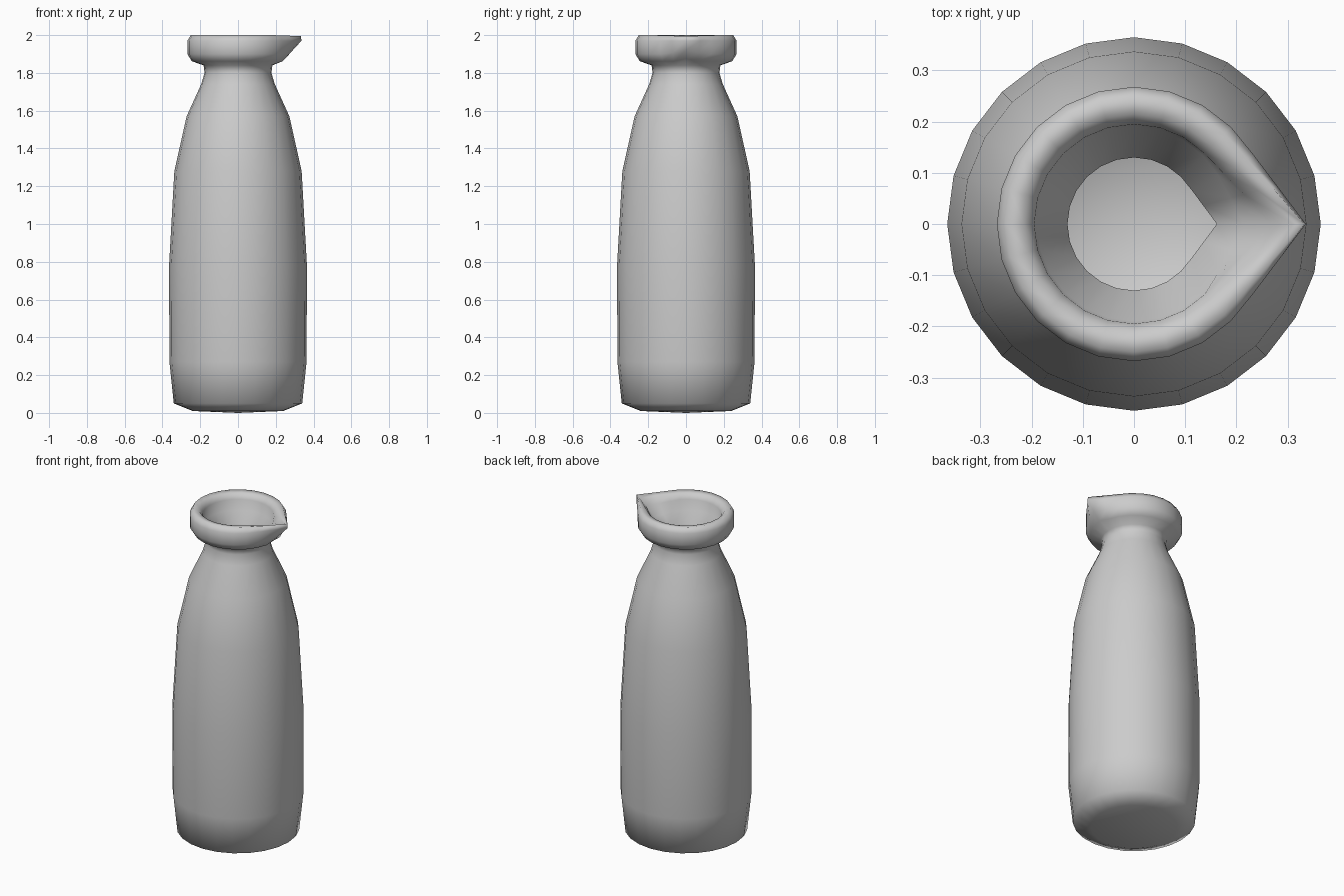
import bpy, bmesh
from math import acos, cos, sin, tau, pi

cube = bpy.data.objects.get("Cube")
if cube:
    bpy.data.objects.remove(cube, do_unlink=True)

SEGMENTS = 24

# Glazed clay material
clay = bpy.data.materials.new("grey_clay")
clay.use_nodes = True
color = (0.6, 0.6, 0.6, 1)
clay.diffuse_color = color
clay.node_tree.nodes["Principled BSDF"].inputs["Base Color"].default_value = color

# Rings as (radius, height) or, where the spout is drawn out,
# (radius, height, spout reach, spout height)
body = [(0.24, 0.01), (0.34, 0.05), (0.363, 0.27), (0.365, 0.78),
        (0.337, 1.28), (0.272, 1.57), (0.195, 1.74), (0.177, 1.8)]
lip = [(0.182, 1.84), (0.245, 1.862, 0.25, 1.875), (0.268, 1.9, 0.29, 1.92),
       (0.268, 1.97, 0.336, 1.97), (0.25, 2.0, 0.333, 1.995),
       (0.215, 1.995, 0.31, 1.98), (0.195, 1.965, 0.27, 1.945)]
inside = [(0.19, 1.9, 0.215, 1.89), (0.13, 1.845, 0.162, 1.845),
          (0.135, 1.78, 0.162, 1.78), (0.23, 1.55), (0.295, 1.27),
          (0.325, 0.78), (0.32, 0.27), (0.29, 0.08)]


def ring_point(ring, angle):
    """Circle that runs along straight tangents to a point at the spout."""
    radius, z = ring[:2]
    if len(ring) == 4:
        reach, tip_z = ring[2:]
        tangent = acos(radius / reach)
        off = abs(angle)
        if off < tangent:
            z += (tip_z - z) * (1 - off / tangent)
            radius /= cos(tangent - off)
    return radius * cos(angle), radius * sin(angle), z


bm = bmesh.new()
angles = [tau * i / SEGMENTS - pi for i in range(SEGMENTS)]
rings = [[bm.verts.new(ring_point(r, a)) for a in angles]
         for r in body + lip + inside]

# Walls
for low, high in zip(rings, rings[1:]):
    for i in range(SEGMENTS):
        j = (i + 1) % SEGMENTS
        bm.faces.new((low[i], low[j], high[j], high[i]))

# Base and inner floor, closed by fans
for ring, z in ((rings[0], 0.0), (rings[-1], 0.06)):
    centre = bm.verts.new((0, 0, z))
    for i in range(SEGMENTS):
        bm.faces.new((ring[i], ring[(i + 1) % SEGMENTS], centre))

bmesh.ops.recalc_face_normals(bm, faces=bm.faces)
for face in bm.faces:
    face.smooth = True
mesh = bpy.data.meshes.new("bottle")
bm.to_mesh(mesh)
bm.free()
mesh.materials.append(clay)
bottle = bpy.data.objects.new("bottle", mesh)
bpy.context.collection.objects.link(bottle)
